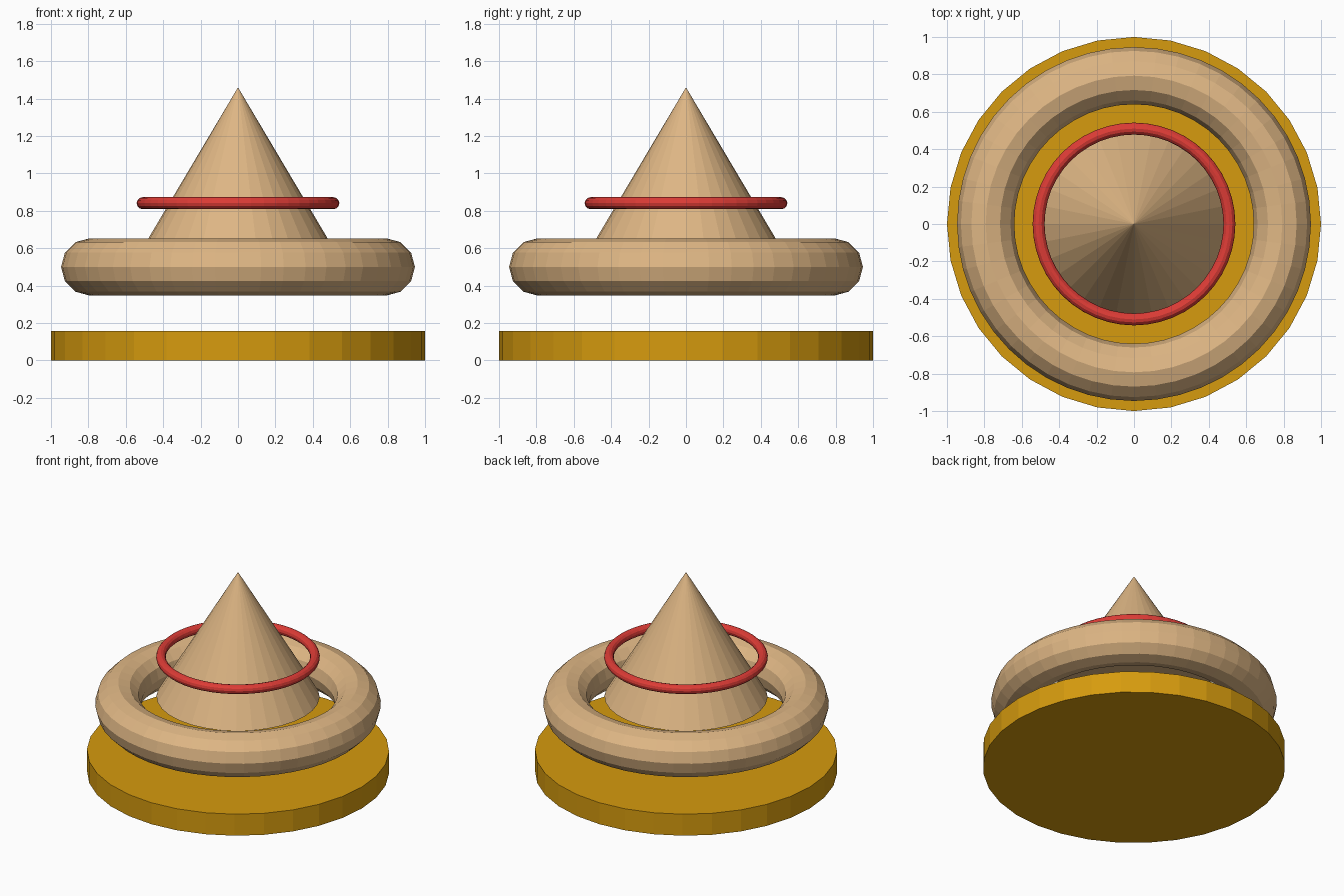
import bpy

if "Cube" in bpy.data.objects:
    bpy.data.objects.remove(bpy.data.objects["Cube"])


def srgb(r, g, b):
    def lin(c):
        c /= 255
        return c / 12.92 if c <= 0.04045 else ((c + 0.055) / 1.055) ** 2.4
    return (lin(r), lin(g), lin(b), 1.0)


def material(name, rgb):
    mat = bpy.data.materials.new(name)
    mat.diffuse_color = srgb(*rgb)
    mat.use_nodes = True
    mat.node_tree.nodes["Principled BSDF"].inputs["Base Color"].default_value = mat.diffuse_color
    return mat


def finish(name, mat):
    obj = bpy.context.object
    obj.name = name
    obj.data.materials.append(mat)
    return obj


def ring(name, z, major, minor, mat):
    bpy.ops.mesh.primitive_torus_add(
        location=(0, 0, z), major_radius=major, minor_radius=minor,
        major_segments=48, minor_segments=12)
    return finish(name, mat)


gold = material("gold", (214, 155, 14))
tan = material("tan", (222, 182, 132))
red = material("red", (222, 60, 54))

# Flat round base
bpy.ops.mesh.primitive_cylinder_add(vertices=32, radius=1.0, depth=0.157,
                                    location=(0, 0, 0.0785))
finish("base_disc", gold)

# Thick floating ring
ring("thick_ring", 0.5, 0.793, 0.153, tan)

# Pointed cone, from z 0.55 to 1.46
bpy.ops.mesh.primitive_cone_add(vertices=32, radius1=0.54, radius2=0, depth=0.91,
                                location=(0, 0, 1.005))
finish("cone", tan)

# Thin red ring around the cone
ring("thin_ring", 0.841, 0.51, 0.032, red)
